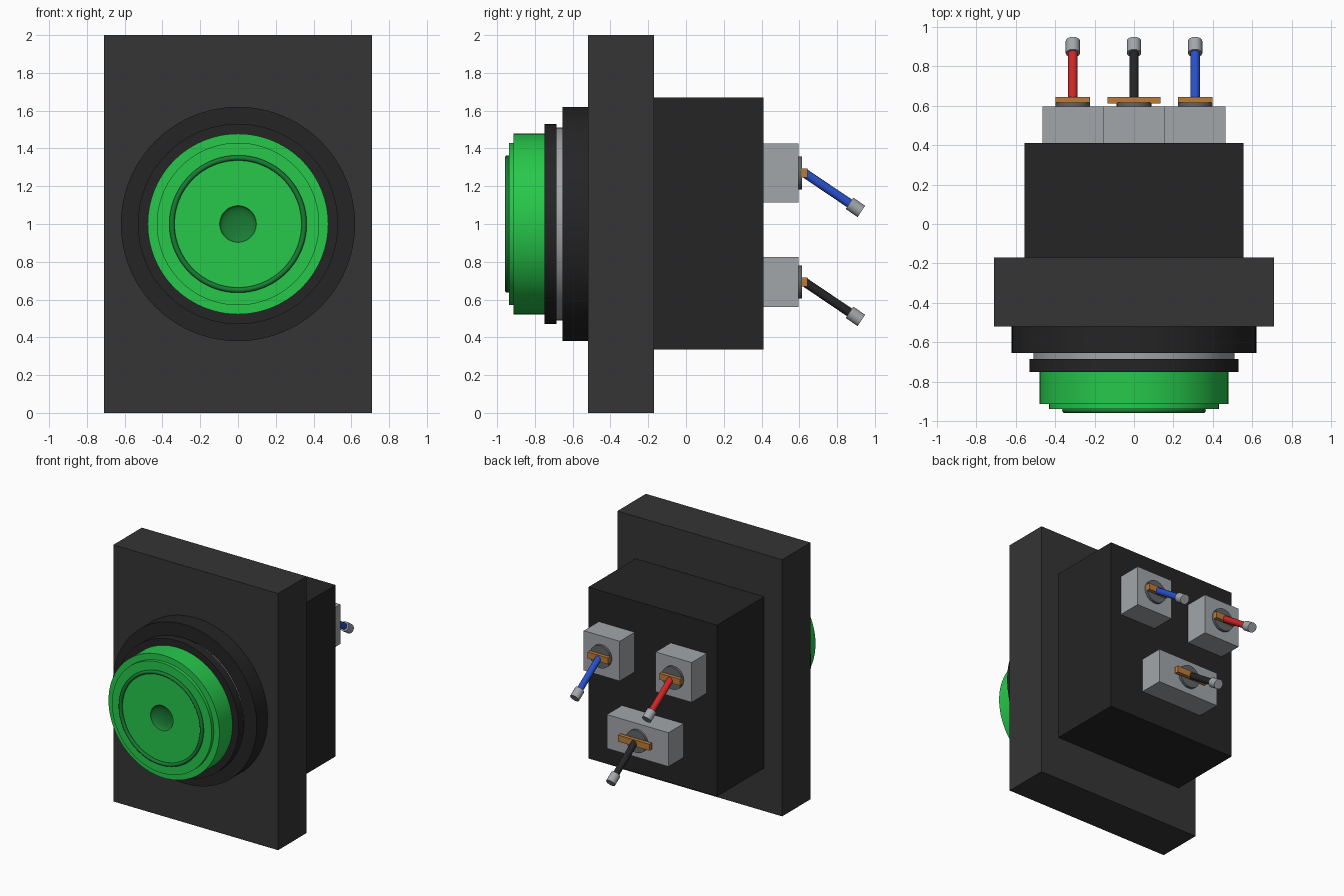
import bpy, math
from mathutils import Vector

if "Cube" in bpy.data.objects:
    bpy.data.objects.remove(bpy.data.objects["Cube"])


def material(name, rgb):
    m = bpy.data.materials.new(name)
    m.diffuse_color = (*rgb, 1)
    m.use_nodes = True
    m.node_tree.nodes["Principled BSDF"].inputs["Base Color"].default_value = m.diffuse_color
    return m


BLACK = material("black", (0.018, 0.018, 0.018))
PLATE = material("plate_black", (0.035, 0.035, 0.035))
GREEN = material("green", (0.02, 0.58, 0.07))
DARK_GREEN = material("dark_green", (0.01, 0.2, 0.035))
GREY = material("grey", (0.36, 0.38, 0.4))
STEEL = material("steel", (0.12, 0.13, 0.14))
COPPER = material("copper", (0.5, 0.2, 0.04))
RED = material("red", (0.6, 0.02, 0.02))
BLUE = material("blue", (0.02, 0.08, 0.6))


def finish(ob, name, mat, smooth=True):
    ob.name = name
    ob.data.materials.append(mat)
    if smooth:
        bpy.ops.object.shade_smooth_by_angle(angle=math.radians(35))
    return ob


def box(name, x, y, z, mat):
    """Box from (min, max) pairs."""
    bpy.ops.mesh.primitive_cube_add(size=1, location=[sum(r) / 2 for r in (x, y, z)])
    ob = bpy.context.object
    ob.scale = [r[1] - r[0] for r in (x, y, z)]
    bpy.ops.object.transform_apply(location=False, rotation=False, scale=True)
    return finish(ob, name, mat, False)


def rod(name, a, b, r, mat, n=64):
    """Cylinder between two points."""
    a, b = Vector(a), Vector(b)
    d = b - a
    bpy.ops.mesh.primitive_cylinder_add(vertices=n, radius=r, depth=d.length,
                                        location=(a + b) / 2,
                                        rotation=d.to_track_quat('Z', 'Y').to_euler())
    return finish(bpy.context.object, name, mat)


def lathe(name, profile, mat, n=96):
    """Spin (radius, y) points around the button axis."""
    verts, faces, k = [], [], len(profile)
    for i in range(n):
        t = 2 * math.pi * i / n
        verts += [(r * math.cos(t), y, 1 + r * math.sin(t)) for r, y in profile]
    for i in range(n):
        j = (i + 1) % n
        faces += [(i * k + s, j * k + s, j * k + s + 1, i * k + s + 1) for s in range(k - 1)]
    me = bpy.data.meshes.new(name)
    me.from_pydata(verts, [], faces)
    ob = bpy.data.objects.new(name, me)
    bpy.context.collection.objects.link(ob)
    bpy.ops.object.select_all(action='DESELECT')
    bpy.context.view_layer.objects.active = ob
    ob.select_set(True)
    bpy.ops.object.mode_set(mode='EDIT')
    bpy.ops.mesh.select_all(action='SELECT')
    bpy.ops.mesh.remove_doubles(threshold=1e-5)
    bpy.ops.mesh.normals_make_consistent(inside=False)
    bpy.ops.object.mode_set(mode='OBJECT')
    return finish(ob, name, mat)


# Housing
box("mounting_plate", (-0.71, 0.71), (-0.52, -0.17), (0, 2), PLATE)
box("rear_body", (-0.555, 0.555), (-0.17, 0.41), (0.335, 1.67), BLACK)

# Collar rings behind the button
rod("outer_collar", (0, -0.52, 1), (0, -0.655, 1), 0.62, BLACK, 96)
rod("metal_ring", (0, -0.655, 1), (0, -0.685, 1), 0.51, GREY, 96)
rod("inner_collar", (0, -0.685, 1), (0, -0.75, 1), 0.53, BLACK, 96)

# Stepped button cap, with a dimple at the centre
R, DEPTH = 0.097, 0.03
dimple = [(R * math.cos(a), -0.938 + DEPTH * math.sin(a))
          for a in [i * math.pi / 16 for i in range(9)]]
dimple[-1] = (0, -0.938 + DEPTH)
lathe("button_cap", [(0, -0.75), (0.478, -0.75), (0.478, -0.912), (0.43, -0.912),
                     (0.43, -0.938), (R, -0.938), (R, -0.90), (0, -0.90)], GREEN)
lathe("button_dimple", dimple, DARK_GREEN)
bpy.ops.mesh.primitive_torus_add(location=(0, -0.945, 1), rotation=(math.pi / 2, 0, 0),
                                 major_radius=0.35, minor_radius=0.014,
                                 major_segments=96, minor_segments=12)
finish(bpy.context.object, "button_groove_ring", DARK_GREEN)

# Terminals: label, x, z, half width, half height, clip half width, wire material
for label, x, z, w, h, c, mat in (
        ("red", -0.31, 1.27, 0.155, 0.155, 0.088, RED),
        ("blue", 0.31, 1.27, 0.155, 0.155, 0.088, BLUE),
        ("black", 0, 0.693, 0.265, 0.132, 0.135, BLACK)):
    box(f"terminal_block_{label}", (x - w, x + w), (0.41, 0.595), (z - h, z + h), GREY)
    rod(f"terminal_screw_{label}", (x, 0.595, z), (x, 0.615, z), 0.088, STEEL, 32)
    box(f"terminal_clip_{label}", (x - c, x + c), (0.612, 0.643), (z - 0.025, z + 0.025), COPPER)
    tip = Vector((x, 0.897, z - 0.182))
    along = Vector((0, 0.83, -0.56)).normalized()
    rod(f"wire_{label}", tip - along * 0.325, tip, 0.024, mat, 24)
    rod(f"wire_tip_{label}", tip - along * 0.038, tip + along * 0.038, 0.036, GREY, 24)
